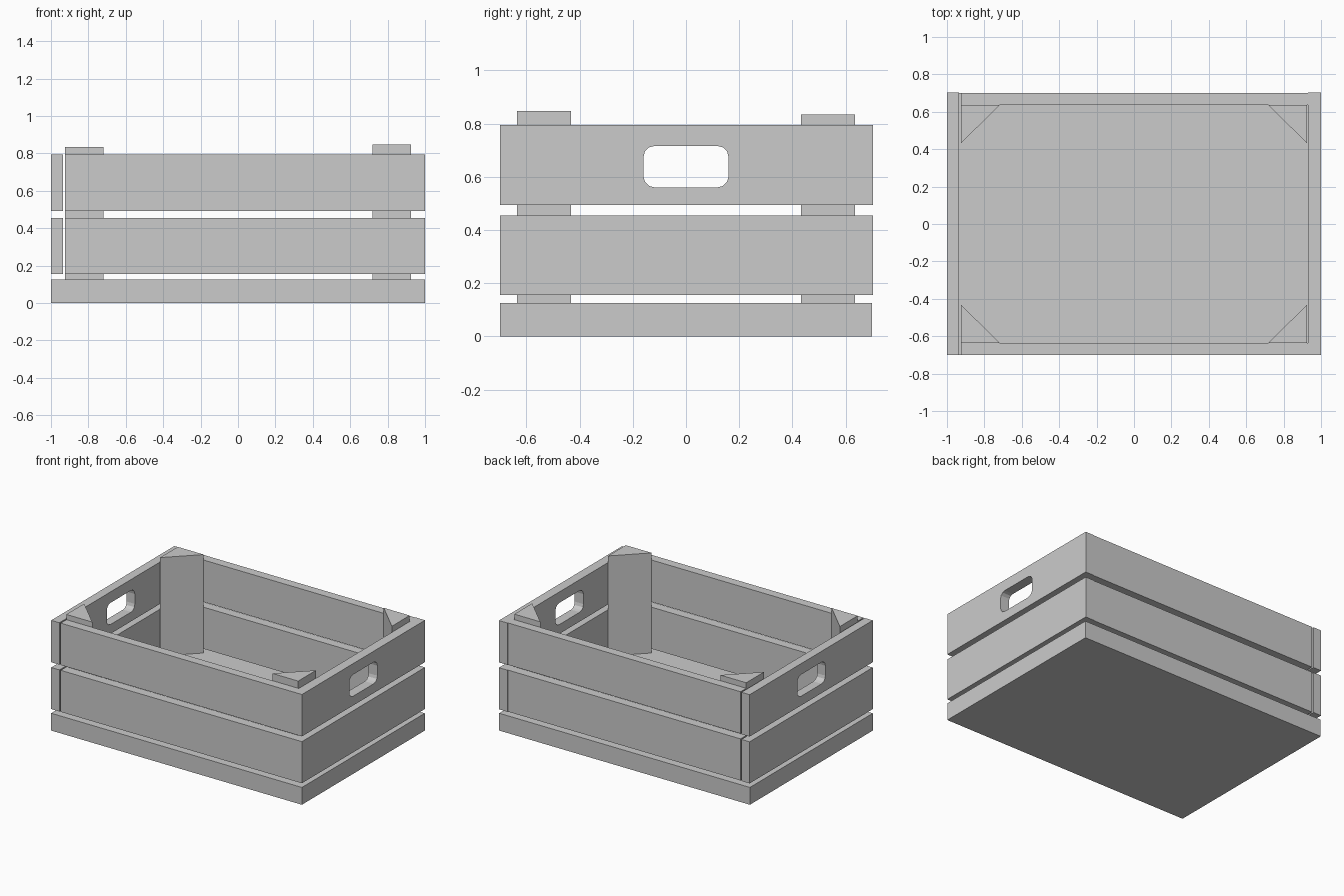
import bpy
import math

if "Cube" in bpy.data.objects:
    bpy.data.objects.remove(bpy.data.objects["Cube"])


def prism(name, profile, z0, z1):
    """Upright prism from an x/y outline."""
    area = sum(a[0] * b[1] - b[0] * a[1] for a, b in zip(profile, profile[1:] + profile[:1]))
    if area < 0:
        profile = profile[::-1]
    n = len(profile)
    verts = [(x, y, z) for z in (z0, z1) for x, y in profile]
    faces = [tuple(range(n - 1, -1, -1)), tuple(range(n, 2 * n))]
    faces += [(i, (i + 1) % n, n + (i + 1) % n, n + i) for i in range(n)]
    mesh = bpy.data.meshes.new(name)
    mesh.from_pydata(verts, [], faces)
    obj = bpy.data.objects.new(name, mesh)
    bpy.context.collection.objects.link(obj)
    return obj


def board(name, x0, x1, y0, y1, z0, z1):
    return prism(name, [(x0, y0), (x1, y0), (x1, y1), (x0, y1)], z0, z1)


def cut_handle(target, x):
    """Cut a round-cornered grip through an end board."""
    hw, hh, r = 0.16, 0.078, 0.042
    outline = []
    for k, (sx, sz) in enumerate([(1, 1), (-1, 1), (-1, -1), (1, -1)]):
        for i in range(4):
            a = math.radians(90 * k + 30 * i)
            outline.append((sx * (hw - r) + r * math.cos(a),
                            sz * (hh - r) + r * math.sin(a)))
    cutter = prism("handle_cutter", outline, -0.1, 0.1)
    # map outline x,y,z onto world y,z,x
    for v in cutter.data.vertices:
        a, b, c = v.co
        v.co = (x + c, a, 0.638 + b)
    cutter.hide_render = True
    mod = target.modifiers.new("handle", 'BOOLEAN')
    mod.operation = 'DIFFERENCE'
    mod.solver = 'EXACT'
    mod.object = cutter
    bpy.context.view_layer.objects.active = target
    bpy.ops.object.modifier_apply(modifier=mod.name)
    bpy.data.objects.remove(cutter)


# Solid base
board("base", -1, 1, -0.7, 0.7, 0, 0.125)

# Two rows of side boards
for row, z0, z1 in (("lower", 0.155, 0.455), ("upper", 0.493, 0.795)):
    board(row + "_front_board", -0.925, 1, -0.7, -0.635, z0, z1)
    board(row + "_back_board", -0.925, 0.93, 0.635, 0.7, z0, z1)
    left = board(row + "_left_board", -1, -0.935, -0.7, 0.703, z0, z1)
    right = board(row + "_right_board", 0.93, 1, -0.635, 0.703, z0, z1)
    if row == "upper":
        cut_handle(left, -0.965)
        cut_handle(right, 0.965)

# Triangular corner posts, standing slightly proud of the boards
for name, sx, sy, top in (("front_left", -1, -1, 0.833), ("front_right", 1, -1, 0.847),
                          ("back_left", -1, 1, 0.835), ("back_right", 1, 1, 0.835)):
    prism(name + "_post",
          [(sx * 0.925, sy * 0.635), (sx * 0.718, sy * 0.635), (sx * 0.925, sy * 0.432)],
          0.125, top)
